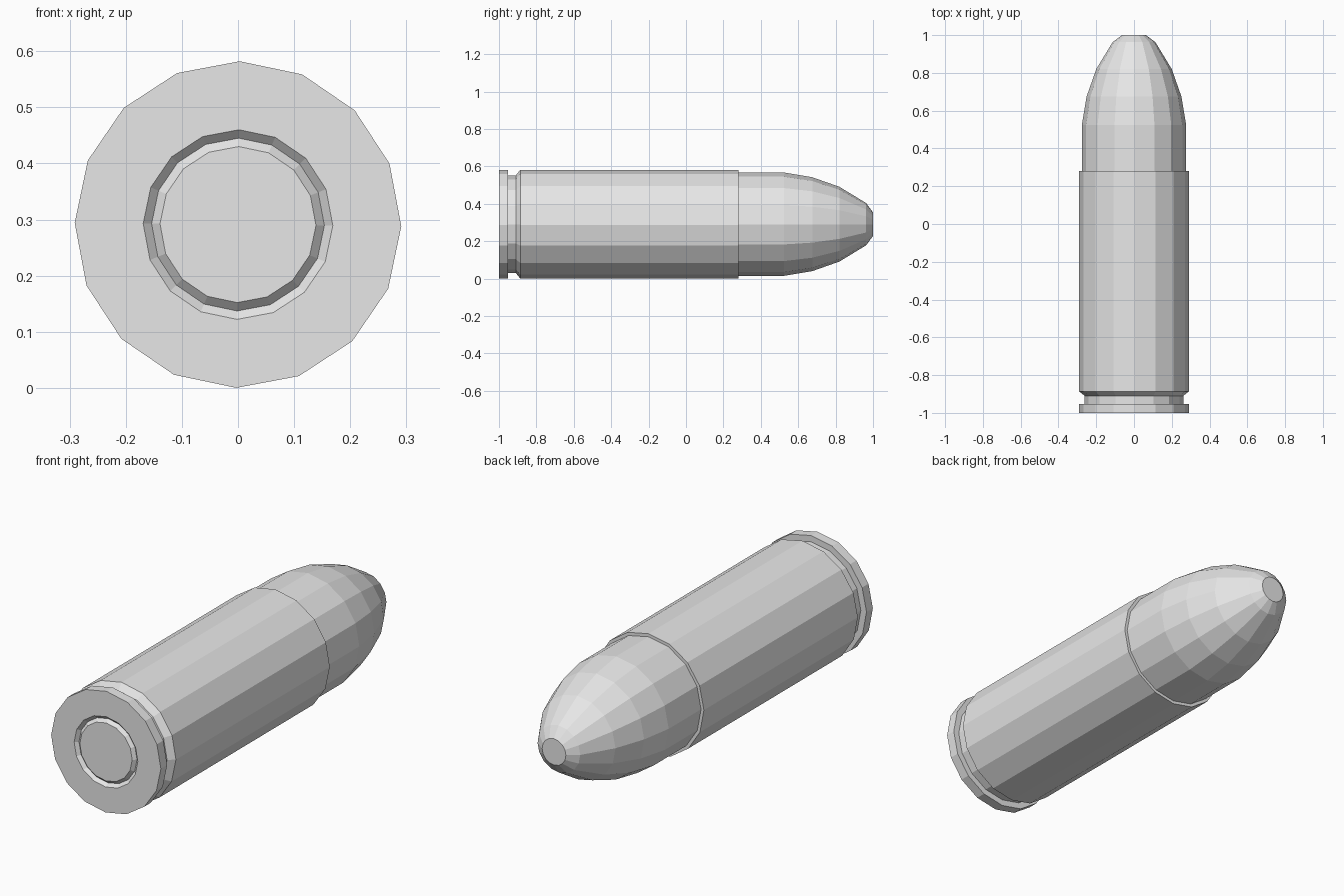
import bpy
import bmesh
from math import sin, cos, pi, radians

SIDES = 16
RADIUS = 0.291
TWIST = radians(0.6)

cube = bpy.data.objects.get("Cube")
if cube:
    bpy.data.objects.remove(cube, do_unlink=True)

metal = bpy.data.materials.new("plain grey metal")
metal.use_nodes = True
grey = (0.8, 0.8, 0.8, 1)
metal.diffuse_color = grey
metal.node_tree.nodes["Principled BSDF"].inputs["Base Color"].default_value = grey


def lathe(name, profile, cap_start=False, cap_end=False):
    """Spin (y, radius) points about the long axis into a faceted part."""
    bm = bmesh.new()
    rings = []
    for y, r in profile:
        angles = [TWIST + 2 * pi * i / SIDES for i in range(SIDES)]
        rings.append([bm.verts.new((r * sin(a), y, RADIUS + r * cos(a))) for a in angles])
    for near, far in zip(rings, rings[1:]):
        for i in range(SIDES):
            j = (i + 1) % SIDES
            bm.faces.new((near[i], far[i], far[j], near[j]))
    if cap_start:
        bm.faces.new(rings[0])
    if cap_end:
        bm.faces.new(rings[-1][::-1])
    mesh = bpy.data.meshes.new(name)
    bm.to_mesh(mesh)
    bm.free()
    mesh.materials.append(metal)
    obj = bpy.data.objects.new(name, mesh)
    bpy.context.collection.objects.link(obj)
    return obj


# Primer disc with its bevelled edge
lathe("primer", [(-1, 0.139), (-0.985, 0.154)], cap_start=True)

# Case: primer pocket, rim, extractor groove, body and mouth
lathe("case", [
    (-0.985, 0.154), (-1, 0.169), (-1, RADIUS), (-0.952, RADIUS),
    (-0.952, 0.261), (-0.91, 0.261), (-0.886, RADIUS),
    (0.28, RADIUS), (0.28, 0.276),
])

# Bullet with a rounded nose and small flat tip
lathe("bullet", [
    (0.28, 0.276), (0.525, 0.276), (0.675, 0.251),
    (0.82, 0.2), (0.963, 0.113), (1, 0.063),
], cap_end=True)
